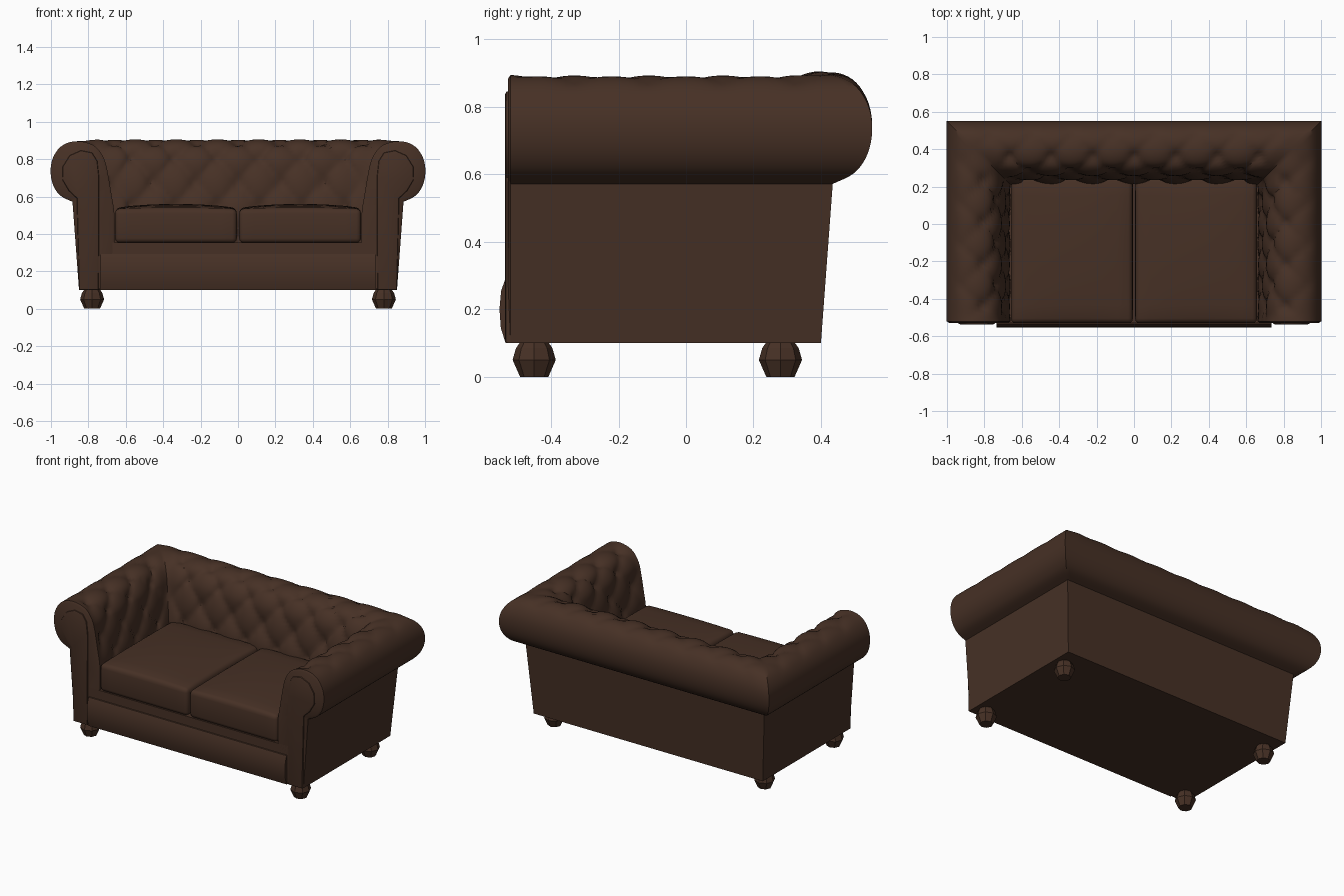
import bpy, bmesh, math
from mathutils import Vector

if "Cube" in bpy.data.objects:
    bpy.data.objects.remove(bpy.data.objects["Cube"])

leather = bpy.data.materials.new("dark brown leather")
leather.diffuse_color = (0.062, 0.030, 0.0185, 1)
leather.use_nodes = True
leather.node_tree.nodes["Principled BSDF"].inputs["Base Color"].default_value = leather.diffuse_color


def finish(name, bm, angle=40):
    """Turn a bmesh into a named object; angle 0 keeps it flat shaded."""
    bmesh.ops.recalc_face_normals(bm, faces=bm.faces)
    me = bpy.data.meshes.new(name)
    bm.to_mesh(me)
    bm.free()
    me.materials.append(leather)
    if angle:
        me.shade_smooth()
        me.set_sharp_from_angle(angle=math.radians(angle))
    ob = bpy.data.objects.new(name, me)
    bpy.context.collection.objects.link(ob)
    return ob


def prism(points, offset):
    """Closed outline extruded by an offset vector."""
    bm = bmesh.new()
    face = bm.faces.new([bm.verts.new(p) for p in points])
    ext = bmesh.ops.extrude_face_region(bm, geom=[face])
    new = [v for v in ext["geom"] if isinstance(v, bmesh.types.BMVert)]
    bmesh.ops.translate(bm, verts=new, vec=offset)
    return bm


def box(lo, hi):
    bm = bmesh.new()
    bmesh.ops.create_cube(bm, size=1)
    for v in bm.verts:
        v.co = [lo[i] + (v.co[i] + 0.5) * (hi[i] - lo[i]) for i in range(3)]
    return bm


def catmull(p0, p1, p2, p3, t):
    return 0.5 * (2 * p1 + (p2 - p0) * t + (2 * p0 - 5 * p1 + 4 * p2 - p3) * t * t
                  + (3 * p1 - p0 - 3 * p2 + p3) * t ** 3)


# --- tufted arms and back: one rolled profile swept round a mitred U ---
X, Y, FRONT = 0.85, 0.40, -0.52          # outer lines of the body
key = [(-.19, .42), (-.188, .52), (-.172, .62), (-.155, .72), (-.135, .80), (-.09, .865),
       (-.02, .893), (.05, .89), (.105, .86), (.142, .80), (.152, .73), (.138, .66),
       (.10, .605), (.035, .572)]
key = [Vector(p) for p in key]
roll = []
for i in range(len(key) - 1):
    p0, p3 = key[max(i - 1, 0)], key[min(i + 2, len(key) - 1)]
    roll += [catmull(p0, key[i], key[i + 1], p3, j / 4) for j in range(4)]
roll.append(key[-1])
# (point, inward normal, arc length, tuft strength)
profile = [(Vector((-.15, .1)), Vector((0, 0)), 0, 0), (Vector((-.19, .30)), Vector((0, 0)), 0, 0)]
s = 0
for i, p in enumerate(roll):
    a, b = roll[max(i - 1, 0)], roll[min(i + 1, len(roll) - 1)]
    t = (b - a).normalized()
    if i:
        s += (p - roll[i - 1]).length
    strength = min(1, max(0, (0.13 - p.x) / 0.2)) if i < 38 else 0
    profile.append((p, Vector((t.y, -t.x)), s, strength))
profile.append((Vector((0, .1)), Vector((0, 0)), 0, 0))


def tuft(u, v):
    """Depth of the diamond folds, deepest at the buttons."""
    a = abs(math.sin(math.pi * (u / .22 + v / .26)))
    b = abs(math.sin(math.pi * (u / .22 - v / .26)))
    return 0.024 * (1 - math.sqrt(a * b)) + 0.02 * (1 - max(a, b)) ** 2


def sweep_point(seg, t, item):
    p, n, v, w = item
    if seg == "back":
        half = X + p.x
        u = half * (2 * t - 1)
        fade = min(1, (half - abs(u)) / .1)
    else:
        u = FRONT + t * (Y + p.x - FRONT)
        fade = min(1, (Y + p.x - u) / .1) * min(1, (u - FRONT) / .06)
    q = p + n * (tuft(u, v) * w * fade)
    z = q.y
    if seg == "back":                    # back stands a touch higher
        z += 0.012 * fade * min(1, max(0, (z - .65) / .2))
        return (u * (X + q.x) / half, Y + q.x, z)
    y = u + (q.x - p.x) * t
    return ((X + q.x) * (1 if seg == "right" else -1), y, z)


stations = [("left", i / 42) for i in range(42)]
stations += [("back", i / 84) for i in range(85)]
stations += [("right", 1 - i / 42) for i in range(1, 43)]
bm = bmesh.new()
rings = [[bm.verts.new(sweep_point(seg, t, it)) for it in profile] for seg, t in stations]
for r0, r1 in zip(rings, rings[1:]):
    for j in range(len(profile)):
        k = (j + 1) % len(profile)
        bm.faces.new((r0[j], r0[k], r1[k], r1[j]))
caps = [bm.faces.new(rings[0]), bm.faces.new(rings[-1])]
bmesh.ops.recalc_face_normals(bm, faces=bm.faces)
bmesh.ops.inset_individual(bm, faces=caps, thickness=0.012, depth=0.008)
finish("tufted_arms_and_back", bm)

# --- scroll panels on the arm fronts ---
outline = [(.745, .1), (.85, .1), (.862, .59), (.905, .63), (.94, .69), (.938, .76), (.90, .82),
           (.84, .847), (.78, .835), (.752, .79), (.742, .70)]
for side, name in ((-1, "left"), (1, "right")):
    bm = prism([(side * x, -.51, z) for x, z in outline], (0, -.026, 0))
    edges = [e for e in bm.edges if all(v.co.y < -.53 for v in e.verts)]
    bmesh.ops.bevel(bm, geom=edges, offset=.009, segments=2, affect="EDGES", profile=.5)
    finish(name + "_arm_front_panel", bm)

# --- seat deck and padded front rail ---
finish("seat_deck", box((-.74, -.528, .1), (.74, .30, .355)))
rail = [(-.50, .1), (-.535, .1), (-.549, .145), (-.553, .20), (-.548, .255), (-.535, .292), (-.50, .30)]
finish("front_rail", prism([(-.735, y, z) for y, z in rail], (1.47, 0, 0)))

# --- two crowned seat cushions ---
for side, name in ((-1, "left"), (1, "right")):
    lo, hi = sorted((side * .006, side * .658))
    bm = box((lo, -.53, .352), (hi, .25, .532))
    bmesh.ops.bevel(bm, geom=bm.edges[:], offset=.025, segments=3, affect="EDGES", profile=.5)
    for axis, a, b in ((0, lo, hi), (1, -.53, .25)):
        for i in range(1, 8):
            co, no = Vector((0, 0, 0)), Vector((0, 0, 0))
            co[axis], no[axis] = a + (b - a) * i / 8, 1
            bmesh.ops.bisect_plane(bm, geom=bm.verts[:] + bm.edges[:] + bm.faces[:],
                                   plane_co=co, plane_no=no)
    for v in bm.verts:
        if v.co.z > .45:
            fx = math.sin(math.pi * (v.co.x - lo) / (hi - lo))
            fy = math.sin(math.pi * (v.co.y + .53) / .78)
            v.co.z += 0.028 * math.sqrt(max(0, fx * fy))
    finish(name + "_seat_cushion", bm)

# --- faceted bun feet ---
foot = [(.042, 0), (.064, .05), (.054, .085), (.04, .105)]
for sx, xn in ((-1, "left"), (1, "right")):
    for y, yn in ((-.45, "front"), (.28, "rear")):
        bm = bmesh.new()
        rings = [[bm.verts.new((sx * .78 + r * math.cos(a * math.tau / 8),
                                y + r * math.sin(a * math.tau / 8), z)) for a in range(8)]
                 for r, z in foot]
        for r0, r1 in zip(rings, rings[1:]):
            for j in range(8):
                bm.faces.new((r0[j], r0[(j + 1) % 8], r1[(j + 1) % 8], r1[j]))
        bm.faces.new(rings[0])
        bm.faces.new(rings[-1])
        finish(f"{yn}_{xn}_foot", bm, 0)
